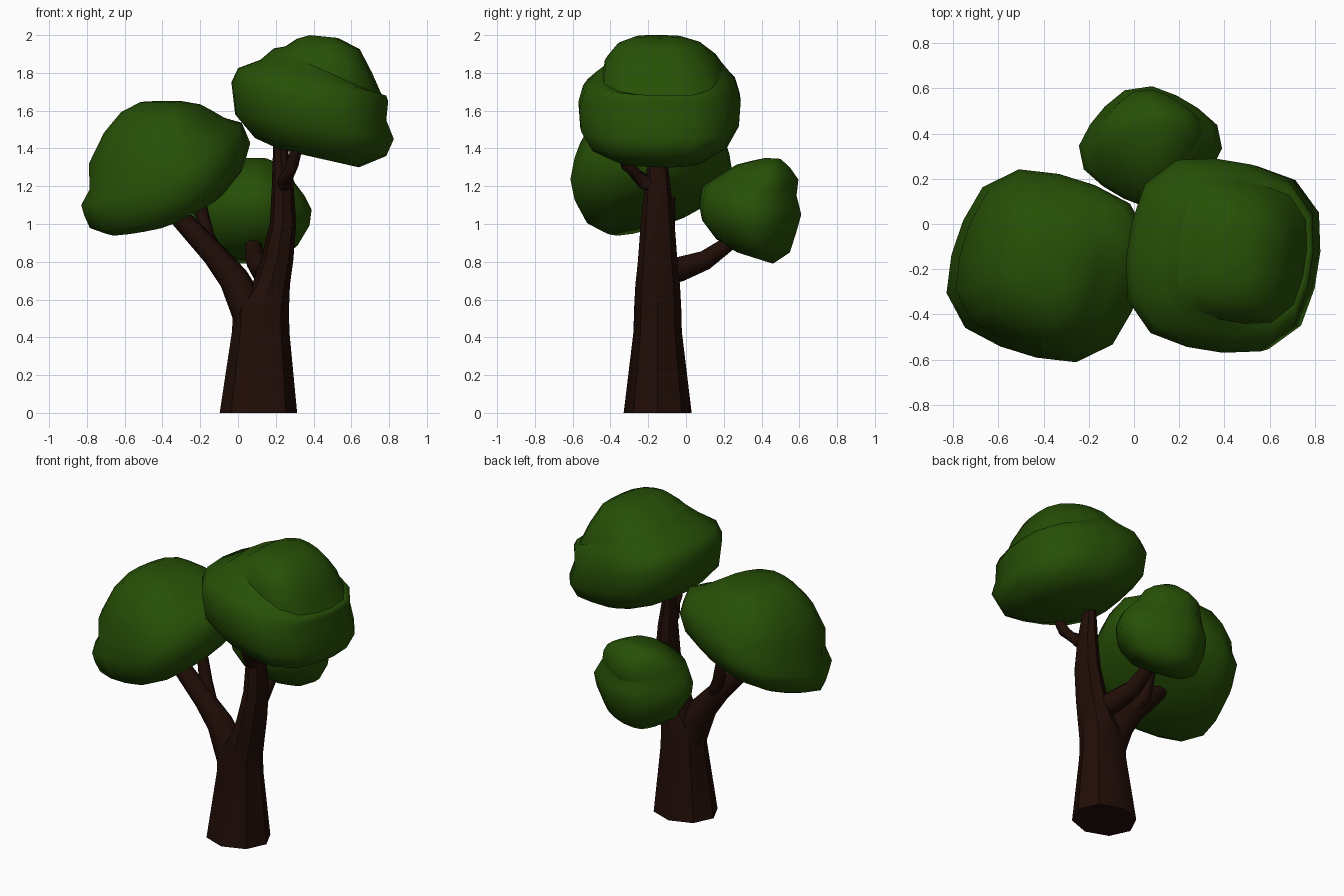
import bpy, bmesh, math
from mathutils import Vector


def material(name, rgb):
    m = bpy.data.materials.new(name)
    m.diffuse_color = (*rgb, 1)
    return m


LEAF = material("leaf_green", (0.02, 0.08, 0.002))
BARK = material("bark_brown", (0.015, 0.004, 0.002))


def loft(name, rings, mat, crease=None, sharp=math.pi):
    """Skin a stack of equal-sized rings, cap both ends, shade smooth."""
    bm = bmesh.new()
    rows = [[bm.verts.new(p) for p in ring] for ring in rings]
    n = len(rows[0])
    for a, b in zip(rows, rows[1:]):
        for i in range(n):
            j = (i + 1) % n
            bm.faces.new((a[i], a[j], b[j], b[i]))
    bm.faces.new(rows[0][::-1])
    bm.faces.new(rows[-1])
    bmesh.ops.recalc_face_normals(bm, faces=bm.faces)
    for f in bm.faces:
        f.smooth = True
    for e in bm.edges:
        e.smooth = e.calc_face_angle() < sharp
    if crease is not None:
        row = rows[crease]
        for i in range(n):
            bm.edges.get((row[i], row[(i + 1) % n])).smooth = False
    me = bpy.data.meshes.new(name)
    bm.to_mesh(me)
    bm.free()
    me.materials.append(mat)
    ob = bpy.data.objects.new(name, me)
    bpy.context.collection.objects.link(ob)
    return ob


def outline(n, turn, power=3.0):
    """Rounded square, turned, then fitted to the unit box."""
    pts = []
    for i in range(n):
        t = 2 * math.pi * (i + 0.5) / n
        c, s = math.cos(t), math.sin(t)
        r = (abs(c) ** power + abs(s) ** power) ** (-1 / power)
        pts.append((r * math.cos(t + turn), r * math.sin(t + turn)))
    mx = max(abs(p[0]) for p in pts)
    my = max(abs(p[1]) for p in pts)
    return [(x / mx, y / my) for x, y in pts]


def crown(name, levels, turn, slopes=(0, 0), along_y=False, crease=None):
    """Each level: (low end, z), (high end, z) on the main axis, then centre
    and half width on the other axis. Cross slope runs from bottom to top."""
    shape = outline(16, math.radians(turn))
    rings = []
    for i, (a0, z0, a1, z1, c, r) in enumerate(levels):
        k = slopes[0] + (slopes[1] - slopes[0]) * i / (len(levels) - 1)
        ring = []
        for px, py in shape:
            u, v = (py, px) if along_y else (px, py)
            a = (a0 + a1) / 2 + u * (a1 - a0) / 2
            b = c + v * r
            z = (z0 + z1) / 2 + u * (z1 - z0) / 2 + v * r * k
            ring.append((b, a, z) if along_y else (a, b, z))
        rings.append(ring)
    return loft(name, rings, LEAF, crease)


def branch(name, path, n=7):
    """Tapering tube through (x, y, z, radius) points."""
    rings = []
    for i, (x, y, z, r) in enumerate(path):
        a = Vector(path[max(i - 1, 0)][:3])
        b = Vector(path[min(i + 1, len(path) - 1)][:3])
        t = (b - a).normalized()
        side = t.cross(Vector((0.3, 1, 0.2))) if abs(t.y) < 0.7 else t.cross(Vector((1, 0, 0)))
        side.normalize()
        up = t.cross(side)
        rings.append([Vector((x, y, z)) + r * (side * math.cos(k) + up * math.sin(k))
                      for k in (2 * math.pi * q / n for q in range(n))])
    return loft(name, rings, BARK, None, math.radians(55))


# Trunk: eight-sided, horizontal rings, leaning right above the fork
trunk = [(0.108, 0.0, 0.205, 0.18), (0.12, 0.43, 0.152, 0.128), (0.122, 0.55, 0.148, 0.125),
         (0.175, 0.68, 0.1, 0.118), (0.205, 0.8, 0.087, 0.105), (0.238, 1.0, 0.07, 0.09),
         (0.237, 1.2, 0.058, 0.068), (0.222, 1.44, 0.035, 0.04)]
loft("trunk", [[(cx + rx * math.cos(t), -0.15 + ry * math.sin(t), z)
                for t in (k * math.pi / 4 for k in range(8))]
               for cx, z, rx, ry in trunk], BARK, None, math.radians(43))

# Branches
branch("left_branch", [(0.085, -0.15, 0.44, 0.095), (0.045, -0.15, 0.57, 0.098),
                       (-0.025, -0.15, 0.71, 0.082), (-0.13, -0.16, 0.84, 0.066),
                       (-0.31, -0.17, 1.035, 0.055), (-0.38, -0.18, 1.11, 0.04)])
branch("left_twig", [(-0.1, -0.14, 0.83, 0.04), (-0.165, -0.1, 0.93, 0.042),
                     (-0.19, -0.09, 1.05, 0.036), (-0.21, -0.085, 1.17, 0.028)])
branch("back_branch", [(0.16, -0.13, 0.74, 0.075), (0.13, -0.03, 0.765, 0.068),
                       (0.09, 0.1, 0.81, 0.054), (0.08, 0.22, 0.895, 0.042),
                       (0.08, 0.3, 0.95, 0.03)])
branch("front_twig", [(0.235, -0.14, 1.19, 0.04), (0.25, -0.22, 1.22, 0.042),
                      (0.285, -0.31, 1.31, 0.035), (0.32, -0.35, 1.43, 0.028)])

# Left crown: wide dome, lower on the outer side
crown("left_crown", [
    (-0.70, 0.965, -0.24, 1.075, -0.21, 0.24), (-0.785, 1.0, -0.06, 1.17, -0.19, 0.35),
    (-0.815, 1.07, 0.03, 1.28, -0.185, 0.405), (-0.83, 1.12, 0.065, 1.41, -0.185, 0.427),
    (-0.785, 1.20, 0.02, 1.52, -0.18, 0.41), (-0.79, 1.33, -0.07, 1.55, -0.185, 0.375),
    (-0.71, 1.49, -0.15, 1.60, -0.19, 0.31), (-0.62, 1.595, -0.20, 1.63, -0.19, 0.23),
    (-0.52, 1.645, -0.30, 1.65, -0.19, 0.12)], -18, (0.24, 0.03))

# Right crown: rim, then a creased cap
crown("right_crown", [
    (0.22, 1.395, 0.64, 1.30, -0.13, 0.24), (0.09, 1.455, 0.785, 1.36, -0.14, 0.36),
    (-0.015, 1.58, 0.825, 1.45, -0.14, 0.42), (-0.035, 1.75, 0.785, 1.55, -0.14, 0.43),
    (0.0, 1.825, 0.795, 1.65, -0.14, 0.405), (0.12, 1.87, 0.785, 1.68, -0.135, 0.36),
    (0.19, 1.93, 0.765, 1.675, -0.125, 0.315), (0.25, 1.94, 0.71, 1.80, -0.135, 0.295),
    (0.31, 1.98, 0.645, 1.925, -0.145, 0.22), (0.38, 2.0, 0.53, 1.985, -0.15, 0.12)],
    -9, (0, 0), False, 6)

# Back crown: small, with its cap tipped backwards
crown("back_crown", [
    (0.27, 0.85, 0.46, 0.79, 0.06, 0.14), (0.16, 0.92, 0.55, 0.85, 0.07, 0.245),
    (0.085, 1.02, 0.585, 0.96, 0.073, 0.305), (0.07, 1.10, 0.61, 1.05, 0.073, 0.317),
    (0.085, 1.20, 0.60, 1.09, 0.07, 0.285), (0.22, 1.285, 0.585, 1.15, 0.065, 0.235),
    (0.27, 1.315, 0.595, 1.235, 0.07, 0.205), (0.35, 1.335, 0.55, 1.30, 0.08, 0.14),
    (0.42, 1.35, 0.50, 1.345, 0.09, 0.06)], 55, (0, 0), True, 5)
